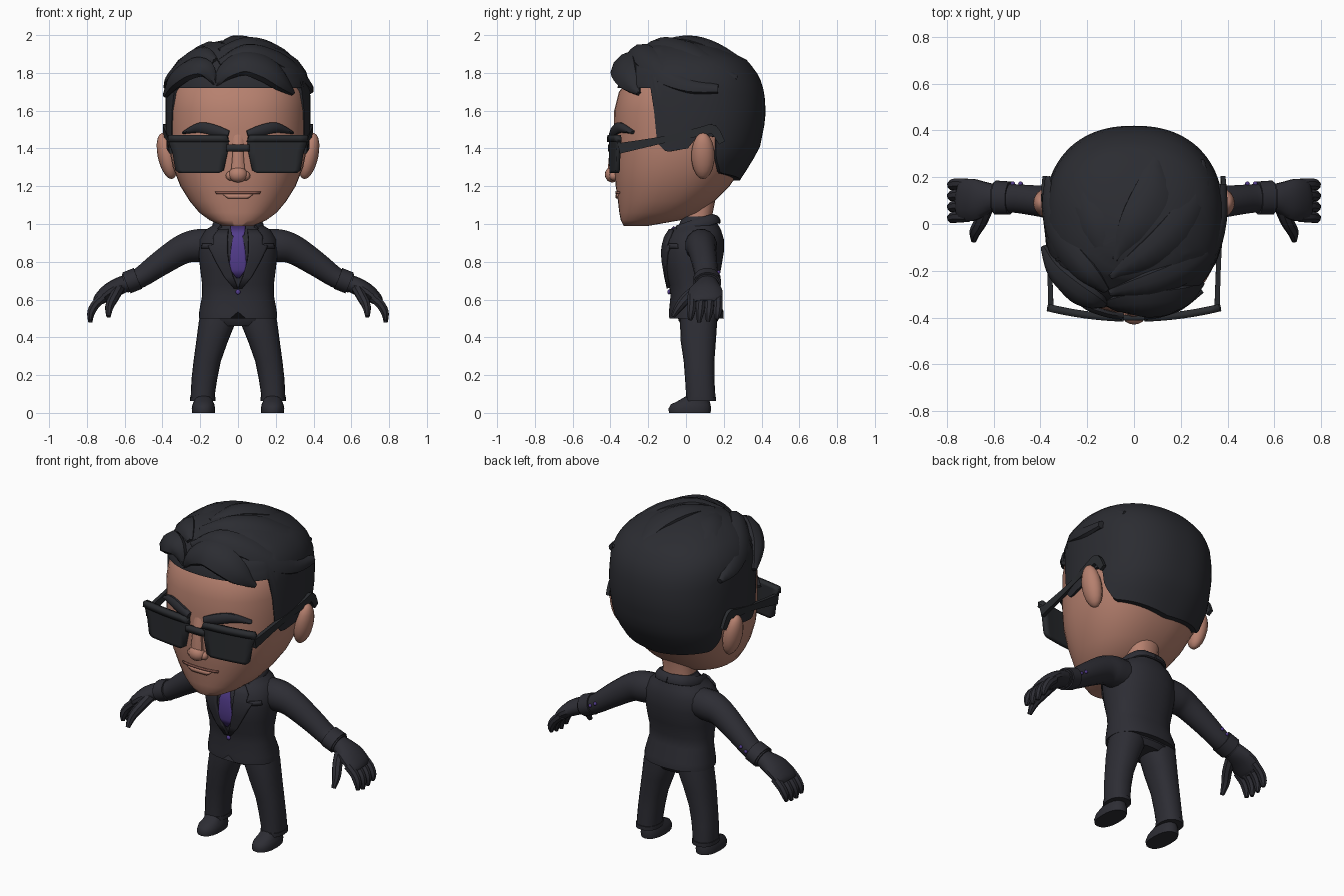
import bpy, bmesh, math
from mathutils import Vector, Matrix


def material(name, rgb):
    m = bpy.data.materials.new(name)
    m.diffuse_color = (*rgb, 1)
    return m


SKIN = material("skin", (0.47, 0.218, 0.158))
LIP = material("lip", (0.27, 0.11, 0.085))
HAIR = material("hair", (0.024, 0.025, 0.031))
SUIT = material("suit", (0.026, 0.026, 0.034))
GLASS = material("glasses", (0.023, 0.025, 0.029))
TIE = material("tie", (0.085, 0.045, 0.26))
V = Vector


def finish(name, bm, mat, mirror=False, angle=40):
    bmesh.ops.recalc_face_normals(bm, faces=bm.faces)
    me = bpy.data.meshes.new(name)
    bm.to_mesh(me)
    bm.free()
    me.materials.append(mat)
    ob = bpy.data.objects.new(name, me)
    bpy.context.collection.objects.link(ob)
    bpy.ops.object.select_all(action='DESELECT')
    ob.select_set(True)
    bpy.context.view_layer.objects.active = ob
    bpy.ops.object.shade_smooth_by_angle(angle=math.radians(angle))
    if mirror:
        ob.modifiers.new("mirror", 'MIRROR').use_mirror_merge = False
    return ob


def skin_rings(name, rings, mat, mirror=False, closed=True, caps=True, angle=40):
    """Join successive rings of points with quads."""
    bm = bmesh.new()
    vs = [[bm.verts.new(p) for p in r] for r in rings]
    n = len(vs[0])
    for a, b in zip(vs, vs[1:]):
        for i in range(n if closed else n - 1):
            j = (i + 1) % n
            bm.faces.new((a[i], a[j], b[j], b[i]))
    if caps:
        bm.faces.new(vs[0])
        bm.faces.new(vs[-1])
    return finish(name, bm, mat, mirror, angle)


def at(table, z):
    """Linear lookup in a table whose first column is the key."""
    if z <= table[0][0]:
        return table[0][1:]
    for a, b in zip(table, table[1:]):
        if z <= b[0]:
            f = (z - a[0]) / (b[0] - a[0])
            return tuple(p + (q - p) * f for p, q in zip(a[1:], b[1:]))
    return table[-1][1:]


def oval(row, z, ang, n=2.3, cx=0.0, s=1.0):
    """Point on a rounded cross-section; angle 0 faces the front."""
    rx, yf, yb = row[:3]
    c, d = math.cos(ang), math.sin(ang)
    x = math.copysign(abs(d) ** (2 / n), d) * rx * s
    y = (yf + yb) / 2 - math.copysign(abs(c) ** (2 / n), c) * (yb - yf) / 2 * s
    return V((cx + x, y, z))


def loft(name, table, mat, sides=32, mirror=False, n=2.3, angle=40):
    rings = [[oval(r[1:], r[0], 2 * math.pi * i / sides, n, r[4] if len(r) > 4 else 0)
              for i in range(sides)] for r in table]
    return skin_rings(name, rings, mat, mirror, angle=angle)


def front(table, n=2.3):
    """Function giving the front surface y of a lofted table."""
    def f(x, z):
        rx, yf, yb = at(table, z)
        u = min(abs(x) / rx, 0.98)
        return (yf + yb) / 2 - (yb - yf) / 2 * (1 - u ** n) ** (1 / n)
    return f


def spline(pts, k=4):
    """Catmull-Rom resampling of tuples."""
    p = [pts[0]] + list(pts) + [pts[-1]]
    out = []
    for a, b, c, d in zip(p, p[1:], p[2:], p[3:]):
        for i in range(k):
            t = i / k
            out.append([0.5 * (2 * B + (C - A) * t + (2 * A - 5 * B + 4 * C - D) * t * t
                               + (3 * B - A - 3 * C + D) * t ** 3)
                        for A, B, C, D in zip(a, b, c, d)])
    return out + [list(pts[-1])]


def sweep(name, pts, mat, up=None, centre=None, sides=10, mirror=False, k=4):
    """Tube through (x, y, z, half width, half thickness) points."""
    pts = spline(pts, k)
    pos = [V(p[:3]) for p in pts]
    rings = []
    for i, p in enumerate(pts):
        t = (pos[min(i + 1, len(pos) - 1)] - pos[max(i - 1, 0)]).normalized()
        u = V(up) if up else pos[i] - V(centre)
        u = (u - t * u.dot(t)).normalized()
        b = t.cross(u)
        g = math.sqrt(2) if sides == 4 else 1
        rings.append([pos[i] + b * p[3] * g * math.cos(a) + u * p[4] * g * math.sin(a)
                      for a in [2 * math.pi * (j + 0.5) / sides for j in range(sides)]])
    return skin_rings(name, rings, mat, mirror)


def plate(name, rows, surf, off, thick, mat, mirror=False, cols=8):
    """Sheet of (z, x0, x1) rows laid on a front surface."""
    rings = []
    for z, x0, x1 in rows:
        xs = [x0 + (x1 - x0) * i / cols for i in range(cols + 1)]
        rings.append([V((x, surf(x, z) - off, z)) for x in xs])
    ob = skin_rings(name, rings, mat, mirror, closed=False, caps=False)
    s = ob.modifiers.new("thickness", 'SOLIDIFY')
    s.thickness, s.offset = thick, 0
    return ob


def ball(name, loc, radii, mat, mirror=False, rot=Matrix()):
    bm = bmesh.new()
    m = Matrix.Translation(loc) @ rot @ Matrix.Diagonal((*radii, 1))
    bmesh.ops.create_uvsphere(bm, u_segments=16, v_segments=10, radius=1, matrix=m)
    return finish(name, bm, mat, mirror, 60)


# Head, neck, ears, nose and mouth
HEAD = [(0.99, .08, -.33, -.2), (1.02, .15, -.345, -.03), (1.06, .205, -.353, .07),
        (1.12, .255, -.36, .15), (1.2, .305, -.372, .23), (1.3, .345, -.382, .3),
        (1.4, .365, -.382, .35), (1.5, .37, -.382, .38), (1.6, .37, -.38, .38),
        (1.7, .36, -.355, .36), (1.78, .31, -.29, .3), (1.86, .2, -.18, .18)]
face = front(HEAD)
loft("head", HEAD, SKIN, 40, angle=60)
loft("neck", [(.95, .11, -.03, .15), (1.05, .09, -.02, .14), (1.2, .1, -.04, .17)], SKIN, 20)
ball("ear", (.375, .09, 1.36), (.05, .062, .125), SKIN, True, Matrix.Rotation(.22, 4, 'Y'))
ball("nose_tip", (0, -.39, 1.262), (.05, .04, .042), SKIN)
ball("nostril", (.04, -.382, 1.255), (.025, .025, .025), SKIN, True)
sweep("nose_bridge", [(0, -.39, 1.27, .04, .025), (0, -.385, 1.38, .03, .02),
                      (0, -.37, 1.48, .03, .01)], SKIN, (0, -1, 0))
plate("mouth", [(1.16, -.115, .115), (1.172, -.12, .12)], face, .003, .008, LIP)
plate("lower_lip", [(1.135, -.05, .05), (1.145, -.065, .065), (1.158, -.08, .08)],
      face, .002, .014, SKIN)

# Eyebrows
sweep("eyebrow", [(x, face(x, z) - .008, z, w, .02) for x, z, w in
                  [(.05, 1.475, .02), (.12, 1.495, .03), (.2, 1.51, .028), (.285, 1.485, .008)]],
      HAIR, (0, -1, 0), mirror=True)

# Hair shell with its hairline stepping around the temples and ears
CAP = [(1.2, .315, -.37, .265), (1.3, .36, -.37, .33), (1.4, .378, -.37, .39),
       (1.55, .384, -.37, .42), (1.65, .384, -.37, .42), (1.74, .38, -.36, .405),
       (1.81, .36, -.335, .37), (1.87, .315, -.29, .32), (1.93, .23, -.23, .2),
       (1.965, .13, -.14, .08), (1.98, .03, -.04, .0)]
HAIRLINE = [(62, 1.72), (66, 1.44), (76, 1.38), (90, 1.40), (95, 1.47), (109, 1.46),
            (113, 1.35), (125, 1.27), (180, 1.23)]
rings = []
for r in range(-1, 19):
    ring = []
    for i in range(96):
        deg = i * 3.75
        low = at(HAIRLINE, min(deg, 360 - deg))[0]
        z = low + (1.98 - low) * (1 - (1 - max(r, 0) / 18) ** 1.5)
        ring.append(oval(at(CAP, z), z, math.radians(deg), s=.88 if r < 0 else 1))
    rings.append(ring)
skin_rings("hair_shell", rings, HAIR)

# Swept hair locks on each side of the parting
RIGHT = [
    [(-.11, -.335, 1.73, .012, .02), (-.07, -.34, 1.8, .05, .03), (.03, -.335, 1.85, .08, .04),
     (.14, -.325, 1.82, .085, .045), (.22, -.3, 1.76, .065, .04), (.29, -.25, 1.69, .012, .015)],
    [(-.1, -.29, 1.85, .02, .02), (.05, -.26, 1.91, .06, .035), (.2, -.2, 1.87, .07, .04),
     (.31, -.11, 1.79, .07, .04), (.365, .02, 1.73, .045, .03), (.375, .17, 1.715, .025, .02)],
    [(-.1, -.22, 1.91, .02, .02), (.04, -.14, 1.95, .06, .035), (.18, -.02, 1.925, .08, .035),
     (.28, .14, 1.84, .06, .03), (.29, .27, 1.77, .012, .015)],
    [(-.08, -.15, 1.94, .02, .02), (0, 0, 1.97, .07, .03), (.08, .15, 1.93, .08, .03),
     (.09, .31, 1.85, .015, .015)]]
LEFT = [
    [(-.12, -.335, 1.74, .012, .02), (-.17, -.325, 1.82, .05, .035), (-.25, -.28, 1.82, .07, .04),
     (-.33, -.2, 1.76, .055, .04), (-.385, -.1, 1.68, .015, .015)],
    [(-.12, -.28, 1.86, .02, .02), (-.2, -.2, 1.895, .06, .035), (-.3, -.08, 1.83, .07, .035),
     (-.355, .08, 1.76, .055, .03), (-.365, .2, 1.72, .015, .015)],
    [(-.11, -.18, 1.92, .02, .02), (-.17, -.02, 1.93, .07, .03), (-.23, .14, 1.87, .07, .03),
     (-.2, .3, 1.81, .015, .015)]]
for side, locks in (("right", RIGHT), ("left", LEFT)):
    for i, pts in enumerate(locks):
        sweep(f"hair_lock_{side}_{i + 1}", pts, HAIR, centre=(0, .02, 1.5), sides=8)


# Sunglasses
def lens_curve(x, z):
    return -.397 + .33 * x * x


plate("lens", [(1.27, .1, .31), (1.285, .075, .33), (1.38, .055, .345), (1.42, .05, .36),
               (1.455, .05, .37), (1.468, .065, .355)], lens_curve, 0, .022, GLASS, True)
plate("lens_rim", [(1.435, .045, .37), (1.47, .06, .365)], lens_curve, .006, .03, GLASS, True)
plate("glasses_bridge", [(1.385, -.06, .06), (1.42, -.06, .06)], lens_curve, .004, .025, GLASS)
sweep("glasses_arm", [(.355, -.355, 1.4, .028, .011), (.365, -.1, 1.45, .018, .01),
                      (.385, .08, 1.49, .024, .01), (.385, .145, 1.5, .024, .01),
                      (.38, .19, 1.43, .018, .01)], GLASS, (1, 0, 0), sides=4, mirror=True)

# Jacket body with a notch in the front hem
TORSO = [(.5, .207, -.09, .2), (.54, .205, -.09, .198), (.62, .19, -.082, .165),
         (.68, .19, -.09, .162), (.76, .2, -.112, .185), (.85, .21, -.122, .2),
         (.92, .205, -.112, .2), (.97, .17, -.08, .185), (1.0, .12, -.035, .168),
         (1.04, .1, -.02, .155)]
chest = front(TORSO)
jacket = loft("jacket", TORSO, SUIT, 40)
for v in jacket.data.vertices:
    if v.co.z < .52 and abs(v.co.x) < .03 and v.co.y < 0:
        v.co.z += .035
sweep("jacket_collar", [(0, .165, 1.025, .028, .014), (.08, .145, 1.025, .03, .014),
                        (.12, .06, 1.0, .03, .014), (.1, -.045, .965, .03, .012)],
      SUIT, centre=(0, .06, .95), mirror=True)
plate("lapel", [(.66, .0, .02), (.72, .025, .07), (.8, .048, .115), (.85, .055, .14),
                (.885, .055, .155), (.89, .055, .125), (.93, .055, .13), (.97, .05, .1)],
      chest, .007, .016, SUIT, True)
plate("pocket", [(.87, .15, .19), (.895, .135, .185)], chest, .004, .014, SUIT, True)
plate("tie", [(.715, -.008, .008), (.76, -.042, .042), (.8, -.044, .044), (.88, -.036, .036),
              (.935, -.024, .024), (.945, -.034, .034), (.985, -.04, .04)],
      chest, .005, .01, TIE)
ball("jacket_button", (0, chest(0, .64) - .006, .64), (.013, .008, .013), TIE)

# Sleeves, cuffs and cuff buttons
sweep("sleeve", [(.12, .08, .89, .08, .085), (.22, .08, .885, .085, .088),
                 (.3, .085, .862, .075, .078), (.42, .1, .785, .066, .066),
                 (.52, .11, .715, .062, .055), (.6, .113, .685, .066, .052)],
      SUIT, (0, 0, 1), sides=16, mirror=True)
sweep("cuff", [(.53, .111, .712, .072, .06), (.59, .113, .688, .074, .06)],
      SUIT, (0, 0, 1), sides=16, mirror=True, k=1)
for i in range(3):
    ball(f"cuff_button_{i + 1}", (.485 + .033 * i, .172, .745 - .02 * i),
         (.01, .01, .01), TIE, True)

# Gloves
sweep("glove_palm", [(.57, .113, .695, .05, .042), (.62, .112, .675, .066, .046),
                     (.68, .105, .645, .09, .043), (.73, .1, .605, .09, .034),
                     (.745, .1, .585, .075, .025)], SUIT, (.5, 0, 1), sides=14, mirror=True)
for i in range(4):
    y = .03 + i * .047
    tip = .475 + .012 * abs(i - 1.3)
    sweep(f"glove_finger_{i + 1}", [(.71, y, .615, .024, .026), (.755, y, .573, .025, .025),
                                    (.778, y - .004, .53, .023, .022),
                                    (.782, y - .008, tip, .011, .011)],
          SUIT, (1, 0, .3), sides=8, mirror=True)
sweep("glove_thumb", [(.63, .07, .66, .03, .03), (.655, .01, .615, .03, .028),
                      (.68, -.035, .565, .025, .024), (.685, -.07, .51, .012, .012)],
      SUIT, (1, 0, .3), sides=8, mirror=True)

# Trousers and shoes
loft("trouser_hips", [(.46, .13, -.02, .15), (.49, .19, -.04, .17), (.56, .18, -.05, .16)], SUIT)
loft("trouser_leg", [(.065, .064, .0, .155, .187), (.1, .064, .0, .155, .186),
                     (.18, .068, -.005, .15, .178), (.27, .072, -.012, .15, .164),
                     (.38, .084, -.028, .158, .137), (.48, .098, -.032, .165, .11),
                     (.55, .095, -.03, .16, .1)], SUIT, 20, True)
loft("trouser_hem", [(.062, .067, -.004, .16, .187), (.085, .067, -.004, .16, .187)],
     SUIT, 20, True)
loft("shoe", [(0, .06, -.09, .13, .183), (.022, .062, -.093, .133, .183),
              (.045, .058, -.08, .13, .183), (.062, .05, -.045, .125, .183),
              (.1, .045, .02, .12, .184)], SUIT, 20, True)
